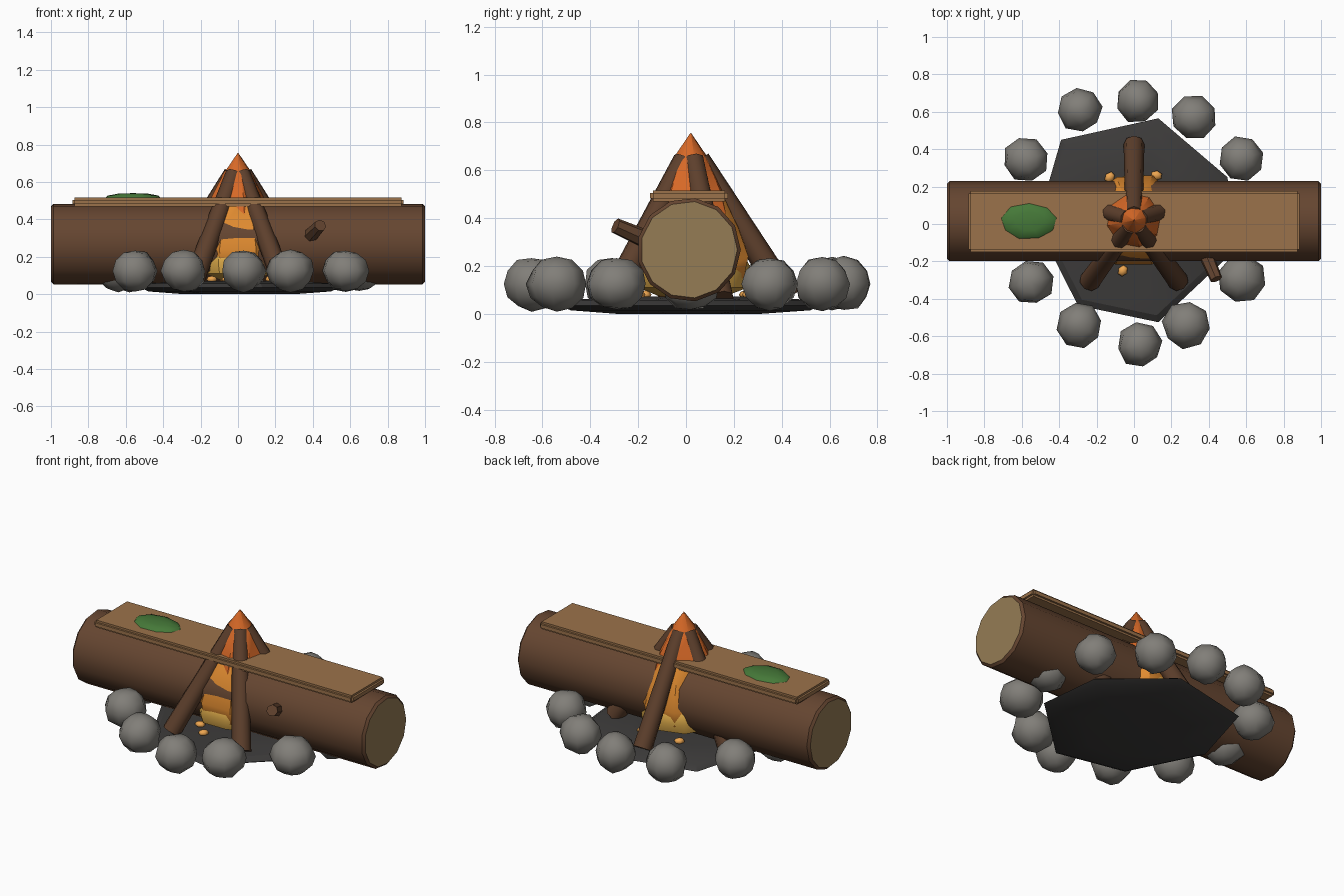
import bpy, bmesh, math, random
from mathutils import Vector, Matrix

if "Cube" in bpy.data.objects:
    bpy.data.objects.remove(bpy.data.objects["Cube"])

random.seed(4)
CY = 0.02  # centre of the fire in y


def mat(name, r, g, b):
    m = bpy.data.materials.new(name)
    m.diffuse_color = (r, g, b, 1)
    m.use_nodes = True
    m.node_tree.nodes["Principled BSDF"].inputs["Base Color"].default_value = m.diffuse_color
    return m


BARK = mat("bark", 0.13, 0.06, 0.03)
POLE = mat("pole_wood", 0.11, 0.05, 0.025)
CUT = mat("cut_wood", 0.30, 0.20, 0.09)
PLANK = mat("plank_wood", 0.33, 0.17, 0.07)
MOSS = mat("moss", 0.06, 0.19, 0.04)
STONE = mat("stone", 0.22, 0.21, 0.19)
CHAR = mat("char", 0.045, 0.043, 0.042)
ORANGE = mat("orange_flame", 0.68, 0.14, 0.02)
AMBER = mat("amber_flame", 0.75, 0.26, 0.03)
YELLOW = mat("yellow_flame", 0.75, 0.42, 0.07)
EMBER = mat("ember", 0.85, 0.38, 0.08)


def finish(bm, name, mats, smooth=None):
    bmesh.ops.recalc_face_normals(bm, faces=bm.faces)
    me = bpy.data.meshes.new(name)
    bm.to_mesh(me)
    bm.free()
    ob = bpy.data.objects.new(name, me)
    bpy.context.collection.objects.link(ob)
    for m in mats:
        me.materials.append(m)
    if smooth:
        bpy.ops.object.select_all(action='DESELECT')
        ob.select_set(True)
        bpy.context.view_layer.objects.active = ob
        bpy.ops.object.shade_smooth_by_angle(angle=math.radians(smooth))
    return ob


def rod(name, a, b, r1, r2, sides, material, smooth=50):
    """Tapered cylinder between two points."""
    a, b = Vector(a), Vector(b)
    bm = bmesh.new()
    m = Matrix.Translation((a + b) / 2) @ (b - a).to_track_quat('Z', 'Y').to_matrix().to_4x4()
    bmesh.ops.create_cone(bm, cap_ends=True, segments=sides, radius1=r1, radius2=r2,
                          depth=(b - a).length, matrix=m)
    return finish(bm, name, [material], smooth)


def blob(name, loc, size, material, turn=0, segs=8, rings=6, jitter=0.0, smooth=60):
    """Squashed, slightly irregular sphere."""
    bm = bmesh.new()
    bmesh.ops.create_uvsphere(bm, u_segments=segs, v_segments=rings, radius=1)
    for v in bm.verts:
        v.co *= 1 + random.uniform(-jitter, jitter)
    bm.transform(Matrix.Translation(loc) @ Matrix.Rotation(turn, 4, 'Z') @ Matrix.Diagonal((*size, 1)))
    return finish(bm, name, [material], smooth)


def lathe(name, profile, sides, material, turn=0, jitter=0.0):
    """Revolve (radius, z) points round the fire axis, closing both ends."""
    bm = bmesh.new()
    rings = []
    for r, z in profile:
        ring = []
        for i in range(sides):
            a = turn + 2 * math.pi * i / sides
            k = r * (1 + random.uniform(-jitter, jitter))
            ring.append(bm.verts.new((k * math.cos(a), CY + k * math.sin(a), z)))
        rings.append(ring)
    for p, q in zip(rings, rings[1:]):
        for i in range(sides):
            j = (i + 1) % sides
            bm.faces.new((p[i], p[j], q[j], q[i]))
    bm.faces.new(rings[0])
    bm.faces.new(rings[-1])
    return finish(bm, name, [material], 40)


# Fallen log with pale cut ends
bm = bmesh.new()
bmesh.ops.create_cone(bm, cap_ends=True, segments=13, radius1=0.217, radius2=0.217, depth=2,
                      matrix=Matrix.Translation((0, 0.012, 0.268)) @ Matrix.Rotation(math.pi / 2, 4, 'Y'))
caps = [f for f in bm.faces if len(f.verts) > 4]
rim = list({e for f in caps for e in f.edges})
bmesh.ops.bevel(bm, geom=rim, offset=0.014, segments=1, affect='EDGES')
for f in bm.faces:
    if len(f.verts) > 4:
        f.material_index = 1
finish(bm, "log", [BARK, CUT], 40)

# Branch stub
rod("branch_stub", (0.37, -0.13, 0.295), (0.44, -0.295, 0.368), 0.042, 0.033, 7, BARK)

# Plank seat
bm = bmesh.new()
bmesh.ops.create_cube(bm, size=1, matrix=Matrix.Translation((0, 0.013, 0.493)) @ Matrix.Diagonal((1.77, 0.325, 0.046, 1)))
bmesh.ops.bevel(bm, geom=list(bm.edges), offset=0.012, segments=2, affect='EDGES')
finish(bm, "plank", [PLANK], 35)

# Moss patch
blob("moss_patch", (-0.56, 0.015, 0.513), (0.155, 0.1, 0.028), MOSS, 0, 9, 6, 0.04)

# Charred ground bed: one irregular outline in stacked rings
outline = [(-.39, .45), (.13, .565), (.5, .25), (.54, -.14), (.13, -.525), (-.3, -.435), (-.52, 0)]
bm = bmesh.new()
rings = [[bm.verts.new((x * s, y * s, z)) for x, y in outline]
         for s, z in ((0.55, 0.0), (0.92, 0.015), (1, 0.035), (0.93, 0.058), (0.5, 0.072))]
for p, q in zip(rings, rings[1:]):
    for i in range(len(p)):
        j = (i + 1) % len(p)
        bm.faces.new((p[i], p[j], q[j], q[i]))
bm.faces.new(rings[0])
bm.faces.new(rings[-1])
finish(bm, "char_bed", [CHAR], 30)

# Ring of stones
spots = [(-.29, .61), (.02, .66), (.32, .57), (.575, .35), (-.58, .345), (-.55, -.31),
         (-.29, -.54), (.03, -.645), (.28, -.54), (.575, -.29), (-.64, .02), (.65, .02)]
for i, (x, y) in enumerate(spots):
    r = random.uniform(0.12, 0.13)
    blob(f"stone_{i + 1}", (x, y, 0.125), (r, r * 0.98, 0.112), STONE, random.uniform(0, 3), 8, 6, 0.05)

# Tepee of five poles
for i in range(5):
    a = math.radians(90 + 72 * i)
    c, s = math.cos(a), math.sin(a)
    rod(f"pole_{i + 1}", (0.405 * c, CY + 0.405 * s, 0.065), (0.035 * c, CY + 0.035 * s, 0.645),
        0.056, 0.046, 8, POLE)

# Flame in three nested colours
lathe("outer_flame", [(0.10, 0.36), (0.175, 0.42), (0.145, 0.52), (0.082, 0.64), (0.002, 0.755)], 8, ORANGE, 0.2)
lathe("middle_flame", [(0.14, 0.07), (0.235, 0.15), (0.255, 0.24), (0.215, 0.36), (0.13, 0.53), (0.01, 0.66)],
      8, AMBER, 0.39, 0.03)
lathe("inner_flame", [(0.13, 0.07), (0.235, 0.11), (0.255, 0.17), (0.235, 0.24), (0.02, 0.42)], 9, YELLOW, 0.1, 0.05)

# Embers
for i, (x, y) in enumerate([(-.14, -.17), (-.06, -.25), (.17, -.2), (.12, .26), (-.13, .25)]):
    blob(f"ember_{i + 1}", (x, y, 0.08), (0.032, 0.026, 0.018), EMBER, i, 6, 4)
